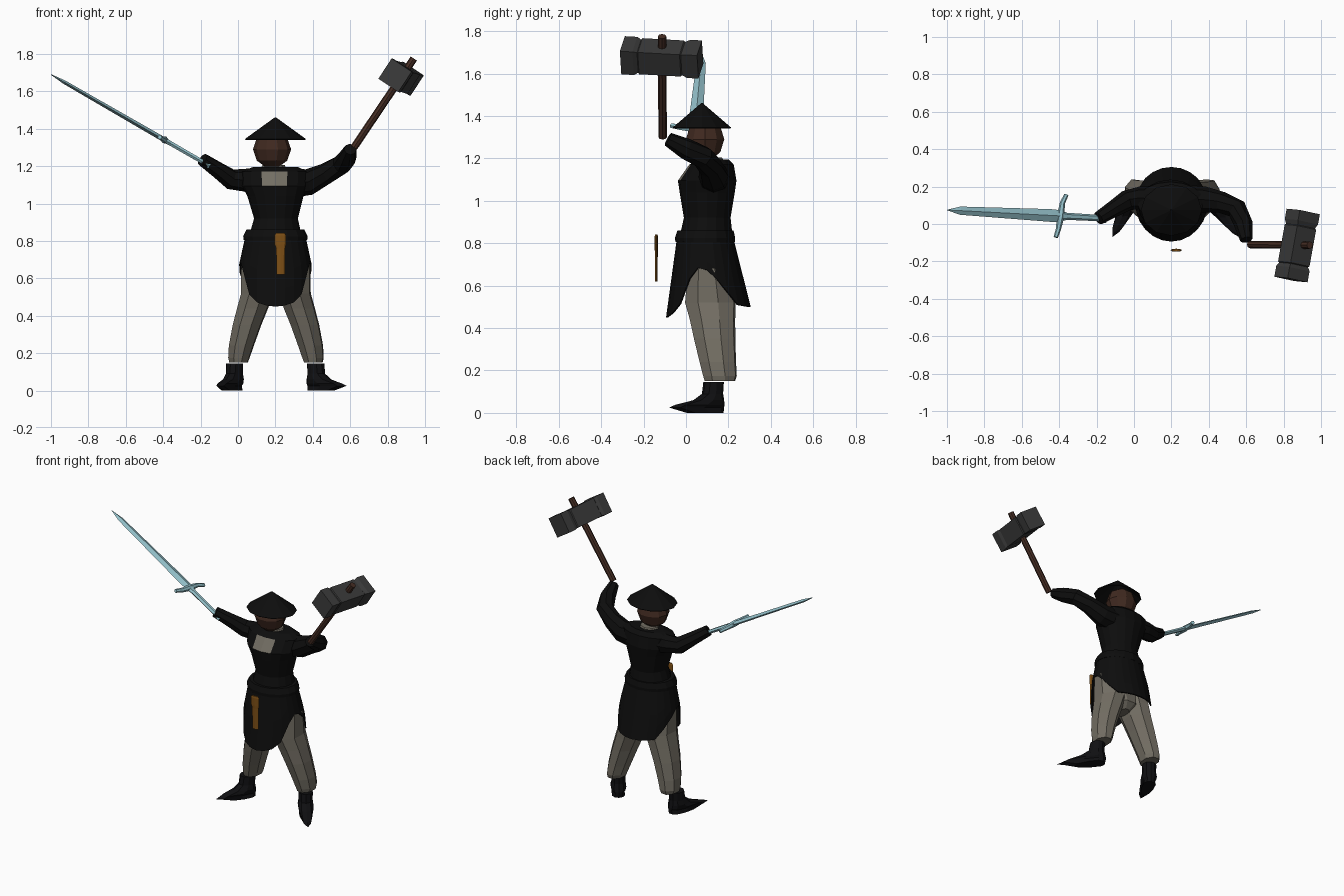
import bpy, bmesh
from math import sin, cos, pi
from mathutils import Vector, Matrix

old = bpy.data.objects.get("Cube")
if old:
    bpy.data.objects.remove(old, do_unlink=True)


def material(name, *rgb):
    m = bpy.data.materials.new(name)
    m.use_nodes = True
    m.diffuse_color = (*rgb, 1)
    node = m.node_tree.nodes["Principled BSDF"]
    node.inputs["Base Color"].default_value = (*rgb, 1)
    node.inputs["Roughness"].default_value = 0.8
    return m


BLACK = material("black_cloth", .004, .004, .004)
LEATHER = material("black_leather", .005, .005, .006)
LINEN = material("grey_linen", .17, .155, .125)
SKIN = material("brown_skin", .05, .022, .014)
STEEL = material("pale_blue_steel", .3, .54, .6)
IRON = material("dark_iron", .042, .042, .042)
WOOD = material("dark_wood", .06, .026, .017)
GOLD = material("amber_leather", .21, .08, .008)


def loft(name, rings, mat, caps=True, matrix=None):
    """Skin a list of equal rings of points."""
    bm = bmesh.new()
    rows = [[bm.verts.new(p) for p in ring] for ring in rings]
    n = len(rows[0])
    for a, b in zip(rows, rows[1:]):
        for i in range(n):
            j = (i + 1) % n
            bm.faces.new((a[i], a[j], b[j], b[i]))
    if caps:
        bm.faces.new(rows[0][::-1])
        bm.faces.new(rows[-1])
    bmesh.ops.recalc_face_normals(bm, faces=bm.faces)
    if matrix:
        bm.transform(matrix)
    me = bpy.data.meshes.new(name)
    bm.to_mesh(me)
    bm.free()
    me.materials.append(mat)
    ob = bpy.data.objects.new(name, me)
    bpy.context.collection.objects.link(ob)
    return ob


def ellipse(cx, cy, z, rx, ry, n=8, phase=0):
    return [(cx + rx * cos(phase + 2 * pi * i / n), cy + ry * sin(phase + 2 * pi * i / n), z)
            for i in range(n)]


def stack(name, slices, mat, n=8, phase=0, **kw):
    return loft(name, [ellipse(*s, n, phase) for s in slices], mat, **kw)


def tube(name, path, radii, mat, n=8):
    """Round limb along a bent path."""
    pts = [Vector(p) for p in path]
    rings = []
    for i, p in enumerate(pts):
        tangent = pts[min(i + 1, len(pts) - 1)] - pts[max(i - 1, 0)]
        q = tangent.to_track_quat('Z', 'Y')
        rings.append([p + q @ Vector(c) for c in ellipse(0, 0, 0, radii[i], radii[i], n)])
    return loft(name, rings, mat)


def frame(origin, z, x):
    """Matrix whose z axis runs along z and whose x axis leans to x."""
    z = Vector(z).normalized()
    y = z.cross(Vector(x)).normalized()
    rot = Matrix((y.cross(z), y, z)).transposed().to_4x4()
    return Matrix.Translation(origin) @ rot


def thicken(ob, t):
    mod = ob.modifiers.new("thickness", 'SOLIDIFY')
    mod.thickness = t


# Coat body, with the shirt showing on the chest
coat = stack("coat_body", [
    (.2, .095, .83, .14, .125), (.203, .1, .92, .117, .11), (.2, .1, 1.04, .15, .13),
    (.195, .1, 1.095, .175, .138), (.195, .12, 1.17, .18, .105),
    (.2, .13, 1.195, .12, .07)], BLACK, n=16)
coat.data.materials.append(LINEN)
for f in coat.data.polygons:
    c = f.center
    if c.y < .05 and abs(c.x - .195) < .06 and 1.1 < c.z < 1.16:
        f.material_index = 1
stack("shirt_collar", [(.19, .12, 1.18, .07, .06), (.19, .12, 1.205, .06, .05)], LINEN)
stack("belt", [(.2, .09, .805, .17, .14), (.2, .09, .825, .172, .142),
               (.2, .092, .86, .155, .132)], BLACK, n=16)

# Flared skirt, cut high at the sides
HEM = [(-1, .45), (-.75, .49), (-.4, .69), (.1, .67), (.5, .57), (.7, .51), (1, .5)]


def hem(s):
    for (a, za), (b, zb) in zip(HEM, HEM[1:]):
        if s <= b:
            return za + (zb - za) * (s - a) / (b - a)
    return HEM[-1][1]


rings = []
for step in range(5):
    ring = []
    for i in range(24):
        a = 2 * pi * i / 24
        z = .83 + (hem(sin(a)) - .83) * step / 4
        k = (.83 - z) / .35
        ring.append((.2 + (.16 + .038 * min(1, k * 2)) * cos(a),
                     .09 + .02 * k + (.132 + .068 * k) * sin(a), z))
    rings.append(ring)
thicken(loft("coat_skirt", rings, BLACK, caps=False), .008)

# Trousers
stack("trouser_seat", [(.203, .1, .8, .13, .11), (.203, .1, .62, .165, .105),
                       (.203, .12, .5, .1, .1), (.203, .12, .46, .04, .06)], LINEN, n=10)
for side, name in ((1, "left"), (-1, "right")):
    leg = [(.09, .105, .68, .1, .1), (.1, .115, .52, .09, .125), (.125, .125, .44, .087, .112),
           (.155, .135, .35, .08, .102), (.185, .15, .24, .07, .09), (.198, .16, .175, .06, .083),
           (.2, .16, .15, .052, .075)]
    stack(name + "_trouser_leg", [(.203 + side * s[0], *s[1:]) for s in leg], LINEN, phase=.3)

# Boots with pointed toes: height, heel reach, toe reach, half width
BOOT = [(.145, .05, .05, .046), (.09, .045, .06, .045), (.06, .05, .12, .05),
        (.038, .055, .23, .045), (.025, .055, .267, .036), (0, .05, .16, .042)]
for name, ankle, toe in (("left_boot", (.415, .13), (.58, -.08)),
                         ("right_boot", (-.018, .13), (-.115, -.07))):
    ankle = Vector(ankle)
    reach = Vector(toe) - ankle
    d = reach.normalized()
    w = Vector((-d.y, d.x))
    rings = []
    for z, back, front, half in BOOT:
        if front > .1:
            front *= reach.length / .267
        ring = []
        for i in range(10):
            a = 2 * pi * i / 10
            p = ankle + d * cos(a) * (front if cos(a) > 0 else back) + w * half * sin(a)
            ring.append((p.x, p.y, z))
        rings.append(ring)
    loft(name, rings, LEATHER)

# Arms
tube("right_arm", [(.12, .13, 1.12), (.03, .14, 1.125), (-.04, .125, 1.13), (-.11, .08, 1.18),
                   (-.19, .03, 1.235)], [.075, .06, .055, .045, .036], BLACK)
tube("left_arm", [(.28, .13, 1.11), (.38, .13, 1.115), (.47, .115, 1.16), (.55, .08, 1.205),
                  (.585, 0, 1.245), (.6, -.085, 1.29)], [.08, .07, .057, .055, .05, .033], BLACK)

# Head and conical hat
stack("head", [(.182, .09, 1.29 + .1 * sin(t), .102 * cos(t), .095 * cos(t))
               for t in (-1.2, -.65, 0, .65, 1.2)], SKIN, n=10)
hat = stack("hat", [(.2, .075, 1.345, .163, .138), (.2, .075, 1.46, .004, .004)],
            BLACK, n=12, caps=False)
thicken(hat, .006)

# Sword, flat side facing up
m = frame((-.15, .03, 1.2), (-.85, .045, .49), (0, 1, 0))
stack("sword_blade", [(0, 0, .27, .03, .013), (0, 0, .34, .034, .013), (0, 0, .9, .022, .01),
                      (0, 0, .98, .002, .002)], STEEL, n=4, matrix=m)
stack("sword_grip", [(0, 0, 0, .026, .016), (0, 0, .03, .026, .016), (0, 0, .05, .017, .013),
                     (0, 0, .24, .019, .014), (0, 0, .28, .03, .016)], STEEL, n=6, matrix=m)
tube("sword_guard", [m @ Vector(p) for p in
                     ((-.115, 0, .305), (-.07, 0, .29), (0, 0, .28), (.07, 0, .272), (.115, 0, .25))],
     [.012, .014, .02, .014, .012], STEEL, n=6)

# Hammer
shaft = Vector((.32, 0, .48))
tube("hammer_shaft", [(.62, -.11, 1.3), (.94, -.113, 1.775)], [.02, .02], WOOD)
m = frame((.872, -.115, 1.676), (.065, .36, -.02), shaft)
stack("hammer_head", [(0, 0, z, r, r) for z, r in
                      ((-.185, .092), (-.125, .092), (-.105, .08), (-.1, .087), (.1, .087),
                       (.105, .08), (.13, .092), (.185, .092))],
      IRON, n=4, phase=pi / 4, matrix=m)

# Sheath hanging in front
stack("sheath", [(.228, -.14, .62, .022, .006), (.228, -.14, .76, .024, .007),
                 (.226, -.14, .78, .03, .008), (.226, -.14, .83, .031, .008),
                 (.226, -.14, .842, .024, .006)], GOLD)
